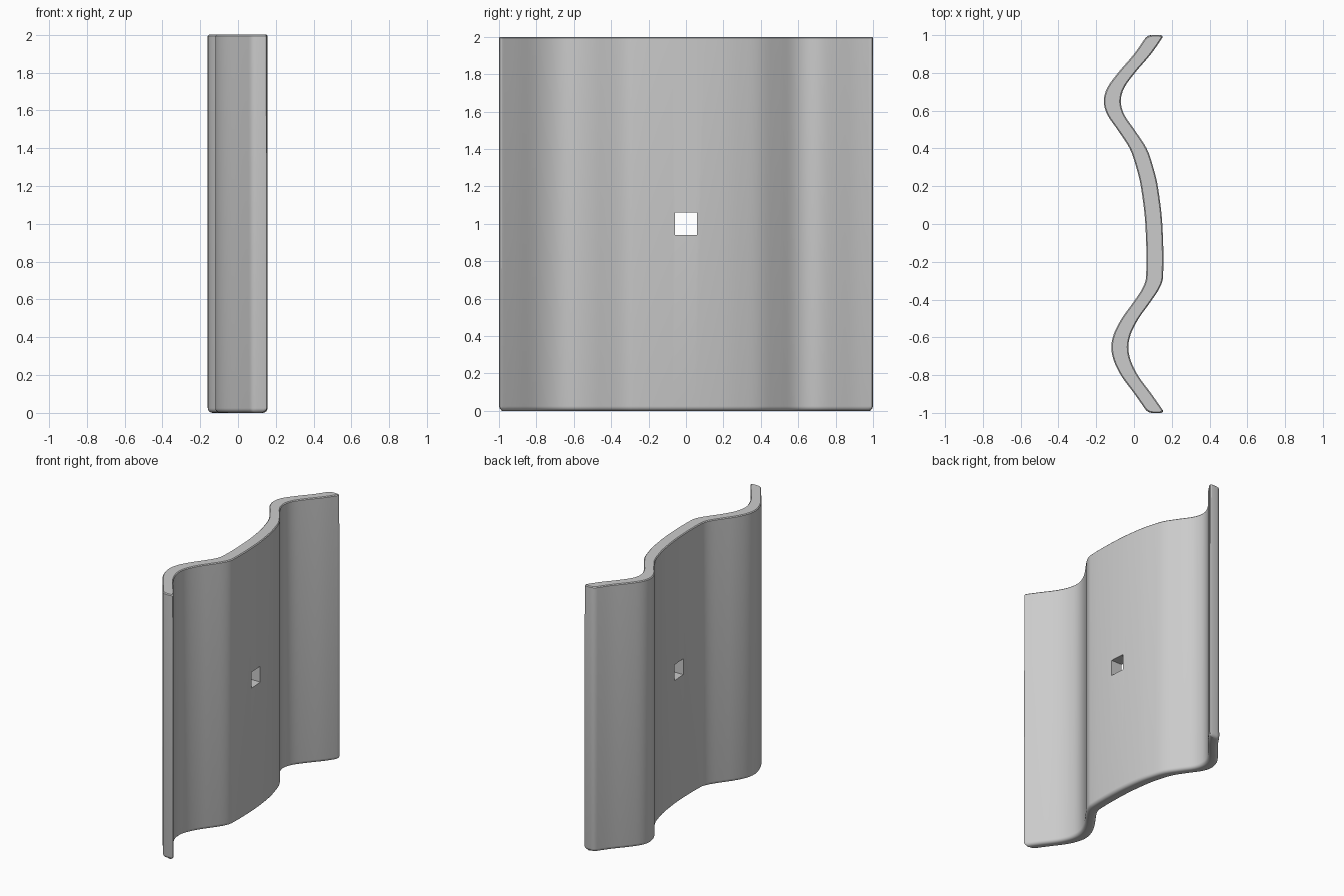
import bpy, bmesh, math

if "Cube" in bpy.data.objects:
    bpy.data.objects.remove(bpy.data.objects["Cube"])

# Wavy cross-section: (y, x of the left face)
PTS = [(1.0, 0.07), (0.9, 0.0), (0.8, -0.085), (0.72, -0.142), (0.65, -0.16),
       (0.58, -0.142), (0.5, -0.088), (0.4, -0.023), (0.3, 0.012), (0.2, 0.036),
       (0.0, 0.06), (-0.28, 0.064), (-0.34, 0.045), (-0.42, -0.008), (-0.5, -0.065),
       (-0.58, -0.106), (-0.65, -0.12), (-0.72, -0.108), (-0.8, -0.07),
       (-0.9, 0.003), (-1.0, 0.073)]
THICK, HEIGHT, SUB = 0.09, 2.0, 4


def slope(i):
    a, b = PTS[max(i - 1, 0)], PTS[min(i + 1, len(PTS) - 1)]
    return (b[1] - a[1]) / (b[0] - a[0])


def smooth_profile():
    out = []
    for i in range(len(PTS) - 1):
        (y0, x0), (y1, x1) = PTS[i], PTS[i + 1]
        h = y1 - y0
        for k in range(SUB):
            t = k / SUB
            x = ((2*t**3 - 3*t**2 + 1) * x0 + (t**3 - 2*t**2 + t) * h * slope(i)
                 + (3*t**2 - 2*t**3) * x1 + (t**3 - t**2) * h * slope(i + 1))
            out.append((x, y0 + h * t))
    out.append((PTS[-1][1], PTS[-1][0]))
    return out


# Panel: extruded wave with rounded bottom and side ends
bm = bmesh.new()
rows = []
for x, y in smooth_profile():
    rows.append([bm.verts.new(c) for c in ((x, y, 0), (x + THICK, y, 0),
                                           (x + THICK, y, HEIGHT), (x, y, HEIGHT))])
for a, b in zip(rows, rows[1:]):
    for j in range(4):
        k = (j + 1) % 4
        bm.faces.new((a[j], a[k], b[k], b[j]))
bm.faces.new(rows[0])
bm.faces.new(rows[-1][::-1])
bmesh.ops.recalc_face_normals(bm, faces=bm.faces)


def rim(z):
    return [e for e in bm.edges if all(abs(v.co.z - z) < 1e-5 for v in e.verts)
            and any(abs(f.normal.z) < 0.5 for f in e.link_faces)]


ends = [e for e in bm.edges if abs(e.verts[0].co.z - e.verts[1].co.z) > 1
        and abs(abs(e.verts[0].co.y) - 1) < 1e-5]
bmesh.ops.bevel(bm, geom=rim(0) + ends, offset=0.025, offset_type='OFFSET',
                segments=4, profile=0.5, affect='EDGES', clamp_overlap=False)
bmesh.ops.recalc_face_normals(bm, faces=bm.faces)
bm.normal_update()
# Fine softening of the top rim
bmesh.ops.bevel(bm, geom=rim(HEIGHT), offset=0.006, offset_type='OFFSET',
                segments=1, profile=0.5, affect='EDGES', clamp_overlap=True)
me = bpy.data.meshes.new("wavy_panel")
bm.to_mesh(me)
bm.free()
panel = bpy.data.objects.new("wavy_panel", me)
bpy.context.collection.objects.link(panel)

# Square hole through the middle
bpy.ops.mesh.primitive_cube_add(size=1, location=(0.1, 0, 1))
cutter = bpy.context.object
cutter.name = "hole_cutter"
cutter.scale = (0.5, 0.115, 0.12)
cutter.hide_render = True
bpy.context.view_layer.update()
mod = panel.modifiers.new("hole", 'BOOLEAN')
mod.operation, mod.solver, mod.object = 'DIFFERENCE', 'EXACT', cutter
bpy.ops.object.select_all(action='DESELECT')
panel.select_set(True)
bpy.context.view_layer.objects.active = panel
bpy.ops.object.modifier_apply(modifier="hole")
bpy.data.objects.remove(cutter, do_unlink=True)
bpy.ops.object.shade_smooth_by_angle(angle=math.radians(30))
